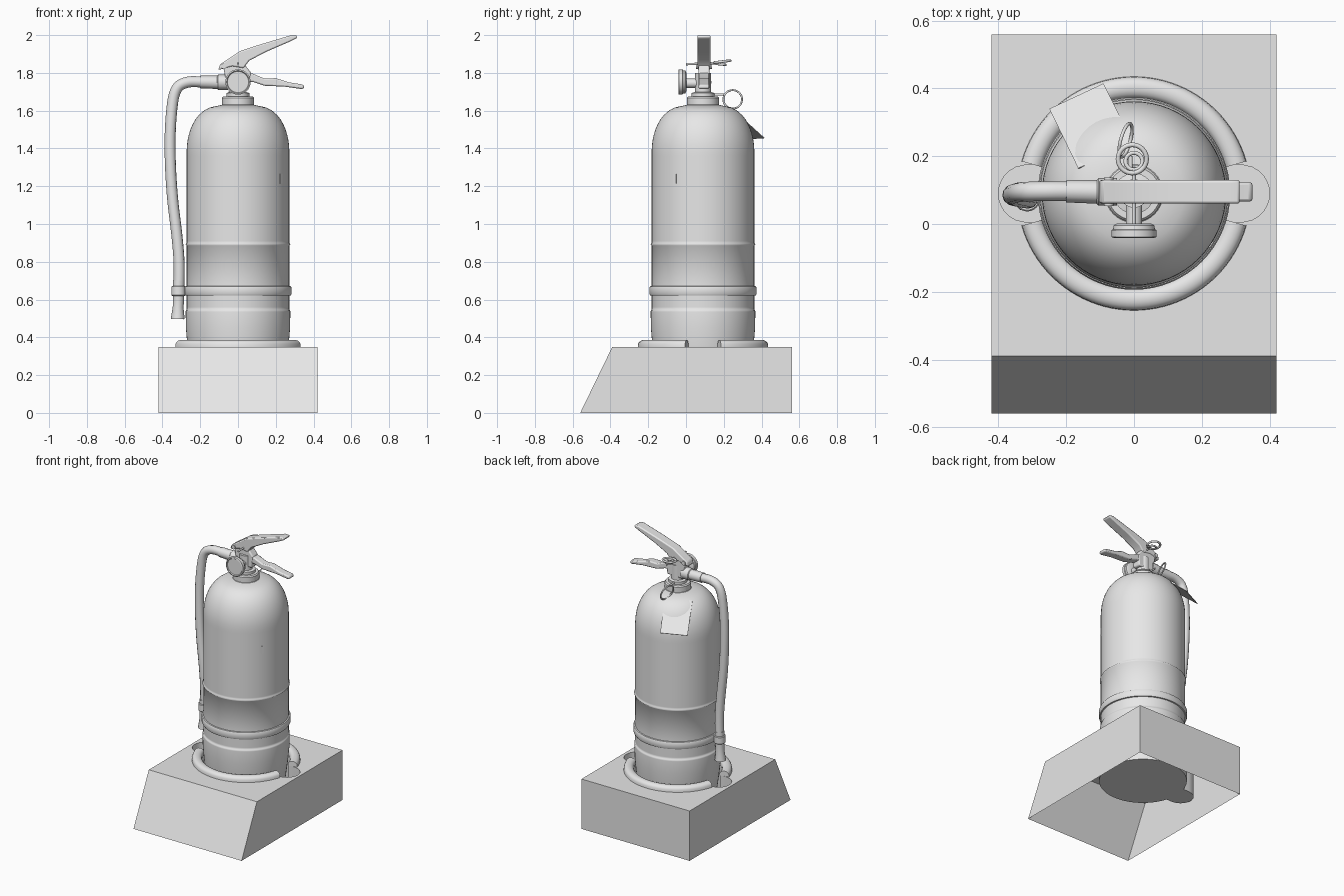
import bpy, bmesh, math
from mathutils import Vector

if "Cube" in bpy.data.objects:
    bpy.data.objects.remove(bpy.data.objects["Cube"])

CY = 0.09  # y of the cylinder axis
grey = bpy.data.materials.new("light_grey")
grey.diffuse_color = (0.8, 0.8, 0.8, 1)
grey.use_nodes = True
grey.node_tree.nodes["Principled BSDF"].inputs["Base Color"].default_value = grey.diffuse_color


def finish(name, bm, angle=35, recalc=True):
    if recalc:
        bmesh.ops.recalc_face_normals(bm, faces=bm.faces)
    me = bpy.data.meshes.new(name)
    bm.to_mesh(me)
    bm.free()
    ob = bpy.data.objects.new(name, me)
    bpy.context.collection.objects.link(ob)
    me.materials.append(grey)
    smooth(ob, angle)
    return ob


def smooth(ob, angle):
    bpy.ops.object.select_all(action='DESELECT')
    ob.select_set(True)
    bpy.context.view_layer.objects.active = ob
    if angle:
        bpy.ops.object.shade_smooth_by_angle(angle=math.radians(angle))


def lathe(name, profile, loc=(0, CY, 0), rot=(0, 0, 0), n=48, angle=35):
    """Revolve (radius, height) points round z; both ends are capped."""
    bm = bmesh.new()
    rings = [[bm.verts.new((r * math.cos(2 * math.pi * i / n), r * math.sin(2 * math.pi * i / n), z))
              for i in range(n)] for r, z in profile]
    for a, b in zip(rings, rings[1:]):
        for i in range(n):
            bm.faces.new((a[i], a[(i + 1) % n], b[(i + 1) % n], b[i]))
    bm.faces.new(rings[0])
    bm.faces.new(rings[-1])
    ob = finish(name, bm, angle)
    ob.location, ob.rotation_euler = loc, rot
    return ob


def tube(name, pts, radius, radii=None, cyclic=False, kind='POLY'):
    cu = bpy.data.curves.new(name, 'CURVE')
    cu.dimensions = '3D'
    cu.bevel_depth, cu.bevel_resolution, cu.use_fill_caps = radius, 4, True
    cu.resolution_u = 8
    sp = cu.splines.new(kind)
    sp.points.add(len(pts) - 1)
    for i, p in enumerate(pts):
        sp.points[i].co = (*p, 1)
        sp.points[i].radius = radii[i] if radii else 1
    sp.use_cyclic_u = cyclic
    if kind == 'NURBS':
        sp.order_u, sp.use_endpoint_u = 3, True
    ob = bpy.data.objects.new(name, cu)
    bpy.context.collection.objects.link(ob)
    cu.materials.append(grey)
    smooth(ob, 0)
    bpy.ops.object.convert(target='MESH')
    smooth(bpy.context.object, 40)


def ring(name, centre, u, v, big, small):
    c, u, v = Vector(centre), Vector(u).normalized(), Vector(v).normalized()
    pts = [c + big * (math.cos(t * math.pi / 16) * u + math.sin(t * math.pi / 16) * v) for t in range(32)]
    tube(name, pts, small, cyclic=True)


def slab(name, outline, width, bevel=0.008):
    """Extrude an x-z outline along y about the centre line."""
    bm = bmesh.new()
    y0 = 0.095 - width / 2
    f = bm.faces.new([bm.verts.new((x, y0, z)) for x, z in outline])
    g = bmesh.ops.extrude_face_region(bm, geom=[f])
    bmesh.ops.translate(bm, vec=(0, width, 0), verts=[e for e in g['geom'] if isinstance(e, bmesh.types.BMVert)])
    bmesh.ops.recalc_face_normals(bm, faces=bm.faces)
    ob = finish(name, bm)
    m = ob.modifiers.new("bevel", 'BEVEL')
    m.width, m.segments = bevel, 2
    return ob


# Stand: open-bottomed box with sloping front and a sunken round well with two ears
def well_radius(t):
    c, rad, s, k = 0.315, 0.085, math.sin(t), abs(math.cos(t))
    d = rad * rad - c * c * s * s
    return max(0.282, c * k + math.sqrt(d)) if d > 0 else 0.282


bm = bmesh.new()
low = [bm.verts.new((x, y, 0)) for x, y in ((-.42, -.56), (.42, -.56), (.42, .56), (-.42, .56))]
top = [bm.verts.new((x, y, 0.35)) for x, y in ((-.42, -.39), (.42, -.39), (.42, .56), (-.42, .56))]
for i in range(4):
    j = (i + 1) % 4
    bm.faces.new((low[i], low[j], top[j], top[i]))
N = 144
hole, floor = [], []
for i in range(N):
    t = 2 * math.pi * i / N
    x, y = well_radius(t) * math.cos(t), CY + well_radius(t) * math.sin(t)
    hole.append(bm.verts.new((x, y, 0.35)))
    floor.append(bm.verts.new((x, y, 0.15)))
edges = [bm.edges.get((top[i], top[(i + 1) % 4])) for i in range(4)]
for i in range(N):
    j = (i + 1) % N
    bm.faces.new((hole[j], hole[i], floor[i], floor[j]))
    edges.append(bm.edges.get((hole[i], hole[j])))
bm.faces.new(floor)
bmesh.ops.triangle_fill(bm, edges=edges, use_beauty=True, normal=(0, 0, 1))
finish("stand", bm, 25)

# Raised rim round the well, in two arcs
for name, start in (("rim_back", 16), ("rim_front", 196)):
    bm = bmesh.new()
    prof = [(0.3125 + 0.0325 * math.cos(a), 0.35 + 0.036 * math.sin(a) ** 0.7)
            for a in [math.pi * k / 10 for k in range(10)]] + [(0.28, 0.35)]
    prev = None
    for i in range(41):
        t = math.radians(start + 148 * i / 40)
        cur = [bm.verts.new((r * math.cos(t), CY + r * math.sin(t), z)) for r, z in prof]
        if prev:
            for k in range(len(cur) - 1):
                bm.faces.new((prev[k], prev[k + 1], cur[k + 1], cur[k]))
        if i in (0, 40):
            bm.faces.new(cur)
        prev = cur
    finish(name, bm, 45)

# Cylinder: skirt, label lip and dome in one profile
dome = [(0.09 + 0.182 * math.cos(a) ** 0.85, 1.38 + 0.245 * math.sin(a))
        for a in [math.pi / 2 * k / 12 for k in range(1, 12)]]
lathe("cylinder", [(0.2, 0.155), (0.25, 0.22), (0.268, 0.36), (0.276, 0.45), (0.277, 0.535), (0.276, 0.545),
                   (0.272, 0.547), (0.272, 0.56), (0.272, 0.68), (0.272, 0.886), (0.278, 0.892), (0.272, 0.898),
                   (0.272, 0.91), (0.272, 1.36), (0.272, 1.38)] + dome + [(0.088, 1.63)], n=64, angle=120)
# Small mark on the front right of the cylinder
bm = bmesh.new()
bmesh.ops.create_cube(bm, size=1)
bmesh.ops.scale(bm, vec=(0.006, 0.02, 0.05), verts=bm.verts)
mark = finish("small_mark", bm, 0)
mark.location, mark.rotation_euler = (0.227, CY - 0.15, 1.24), (0, 0, -0.584)

# Strap round the cylinder and hose
lathe("strap", [(0.27, 0.62), (0.28, 0.622), (0.284, 0.63), (0.284, 0.662), (0.28, 0.67), (0.27, 0.672)], n=64)
lathe("hose_clip", [(0.034, 0.62), (0.038, 0.624), (0.038, 0.668), (0.034, 0.672)], loc=(-0.315, 0.075, 0), n=24)

# Neck and valve
lathe("collar", [(0.088, 1.61), (0.088, 1.628), (0.084, 1.632), (0.084, 1.668), (0.078, 1.676), (0.06, 1.676),
                 (0.06, 1.694), (0.042, 1.698), (0.042, 1.80)], n=32)
slab("valve_block", [(-.06, 1.715), (.06, 1.72), (.07, 1.80), (.03, 1.85), (-.08, 1.84), (-.07, 1.79)], 0.06)

# Pressure gauge facing the front
lathe("gauge", [(0.05, -0.002), (0.06, 0.004), (0.062, 0.016), (0.067, 0.018), (0.067, 0.038), (0.06, 0.041),
                (0.056, 0.036)], loc=(0, 0, 1.752), rot=(math.pi / 2, 0, 0), n=40)
lathe("gauge_stem", [(0.024, -0.08), (0.024, 0.005)], loc=(0, 0, 1.745), rot=(math.pi / 2, 0, 0), n=16)

# Upper and lower levers
slab("upper_lever", [(-.105, 1.815), (-.095, 1.845), (-.06, 1.868), (.01, 1.915), (.10, 1.945), (.28, 1.999),
                     (.312, 1.998), (.312, 1.984), (.28, 1.968), (.15, 1.912), (.06, 1.865), (.03, 1.825),
                     (-.03, 1.835)], 0.07)
slab("lower_lever", [(.03, 1.81), (.08, 1.795), (.14, 1.77), (.20, 1.772), (.27, 1.75), (.345, 1.738), (.352, 1.722),
                     (.34, 1.714), (.25, 1.727), (.14, 1.732), (.08, 1.752), (.03, 1.755)], 0.056)
lathe("lever_pivot", [(0.014, -0.042), (0.014, 0.042)], loc=(-0.075, 0.095, 1.835), rot=(math.pi / 2, 0, 0), n=16)

# Hose with end sleeve and nozzle
path = [(-.08, .095, 1.75), (-.19, .097, 1.752), (-.27, .097, 1.755), (-.335, .095, 1.72), (-.355, .09, 1.58),
        (-.362, .085, 1.4), (-.35, .08, 1.15), (-.32, .075, .92), (-.308, .075, .75), (-.315, .075, .62)]
tube("hose", path, 0.029, kind='NURBS')
tube("hose_sleeve", [(-.05, .095, 1.75), (-.105, .095, 1.75), (-.11, .095, 1.75), (-.2, .097, 1.752)], 0.035,
     [1.15, 1.15, 1, 0.95])
tube("nozzle", [(-.314, .075, .70), (-.315, .075, .60), (-.317, .075, .56), (-.319, .074, .497)], 0.03,
     [1, 1, 0.95, 1.22])

# Safety pin with pull ring
tube("safety_pin", [(0, 0.0, 1.846), (0, 0.16, 1.852)], 0.006)
ring("pin_ring", (-0.005, 0.192, 1.86), (1, 0, 0), (0, 1, 0.12), 0.042, 0.007)
ring("pin_loop", (0, 0.185, 1.845), (1, 0, 0), (0, 1, -0.1), 0.025, 0.006)

# Tag ring and hanging card
ring("tag_ring", (-0.025, 0.247, 1.66), (0.25, 1, 0), (-0.3, 0, 1), 0.051, 0.005)
lathe("tag_post", [(0.006, -0.2), (0.006, -0.14)], loc=(-0.01, 0, 1.685), rot=(math.pi / 2, 0, 0), n=12)
bm = bmesh.new()
bm.faces.new([bm.verts.new(p) for p in ((-.165, .165, 1.607), (0, .235, 1.62), (-.09, .415, 1.457),
                                        (-.25, .34, 1.452))])
card = finish("tag_card", bm, 0, False)
card.modifiers.new("thickness", 'SOLIDIFY').thickness = 0.004
